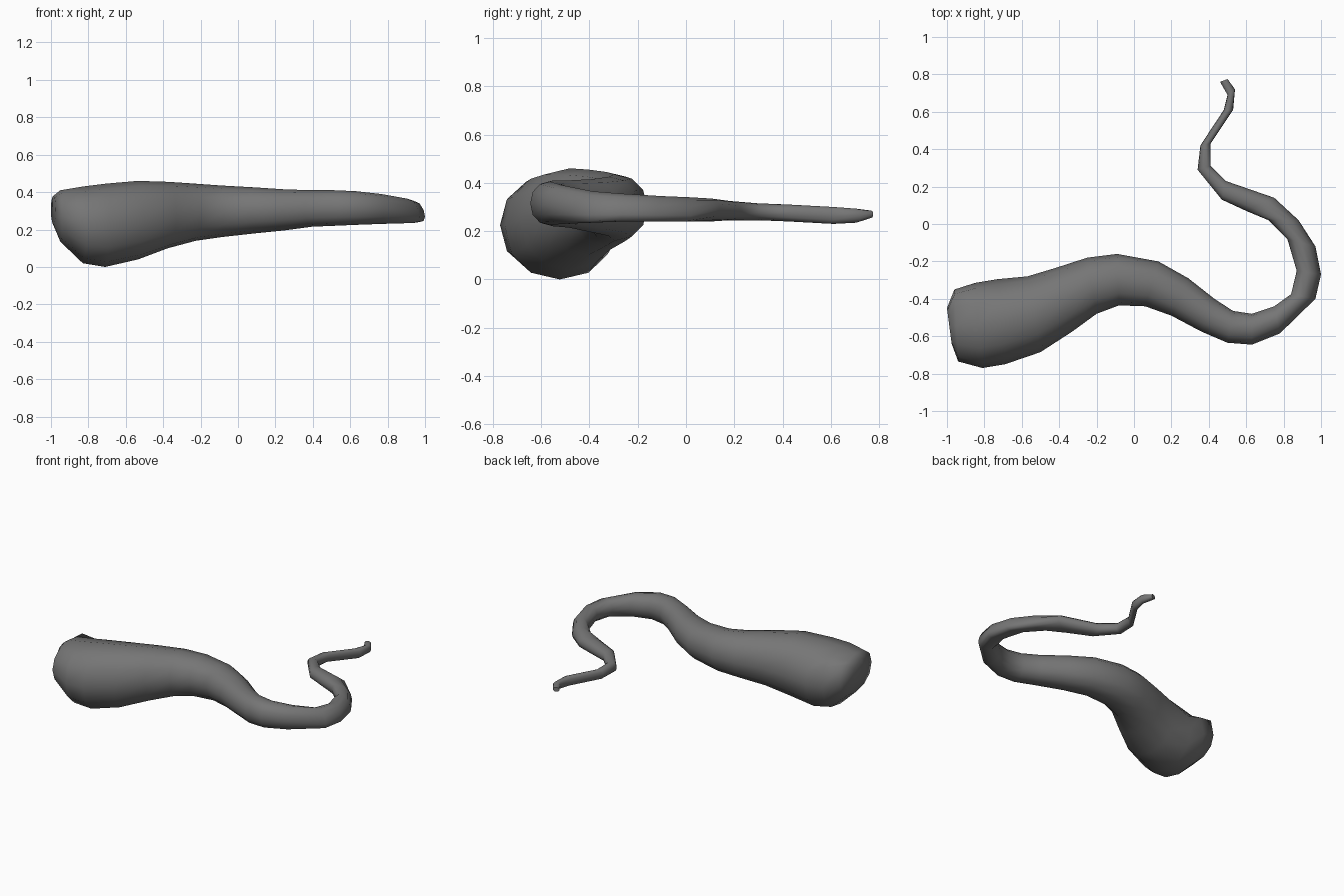
import bpy, bmesh
from math import sin, cos, pi
from mathutils import Vector

if "Cube" in bpy.data.objects:
    bpy.data.objects.remove(bpy.data.objects["Cube"])

SIDES = 12

# Cross-sections: left edge x, y, right edge x, y, bottom z, top z
RINGS = [
    (-1.0, -.45, -.975, -.64, .23, .38),
    (-.96, -.35, -.94, -.735, .135, .41),
    (-.85, -.315, -.81, -.77, .02, .43),
    (-.73, -.295, -.69, -.75, .00, .445),
    (-.57, -.28, -.50, -.685, .04, .46),
    (-.42, -.235, -.33, -.575, .10, .455),
    (-.25, -.18, -.20, -.48, .14, .445),
    (-.09, -.16, -.08, -.435, .16, .435),
    (.13, -.20, .06, -.44, .18, .425),
    (.29, -.29, .20, -.49, .195, .415),
    (.43, -.40, .36, -.575, .215, .41),
    (.53, -.465, .50, -.635, .22, .41),
    (.63, -.48, .63, -.645, .225, .405),
    (.75, -.44, .78, -.585, .23, .39),
    (.84, -.375, .97, -.40, .235, .365),
    (.87, -.25, 1.0, -.27, .24, .355),
    (.82, -.08, .97, -.12, .24, .345),
    (.72, .02, .88, .02, .24, .34),
    (.60, .07, .75, .14, .24, .335),
    (.47, .13, .49, .23, .245, .325),
    (.34, .29, .41, .31, .245, .315),
    (.355, .42, .41, .43, .24, .31),
    (.48, .61, .53, .61, .23, .30),
    (.50, .69, .54, .72, .235, .293),
    (.46, .76, .50, .775, .255, .285),
]


def soft(v, p=.93):
    return abs(v) ** p * (1 if v >= 0 else -1)


# Tapering curled body, lofted through the sections
bm = bmesh.new()
loops = []
for n, (lx, ly, rx, ry, lo, hi) in enumerate(RINGS):
    left, right = Vector((lx, ly, 0)), Vector((rx, ry, 0))
    mid, half = (left + right) / 2, (right - left) / 2
    sag = .5 if 13 < n < 18 else 0    # outer side of the bend hangs low
    loop = []
    for i in range(SIDES):
        a = 2 * pi * i / SIDES
        p = mid + half * soft(cos(a))
        h = max(-1, soft(sin(a)) - sag * max(0, cos(a)) ** 2)
        p.z = (lo + hi) / 2 + (hi - lo) / 2 * h
        loop.append(bm.verts.new(p))
    loops.append(loop)
for a, b in zip(loops, loops[1:]):
    for i in range(SIDES):
        j = (i + 1) % SIDES
        bm.faces.new((a[i], a[j], b[j], b[i]))

# Raised back corner at the thick end, with a slight hollow after it
loops[1][5].co.z += .045
loops[2][5].co.z += .025
loops[3][5].co.z -= .025

# Closed ends
bm.faces.new(loops[0])
bm.faces.new(loops[-1])
bmesh.ops.recalc_face_normals(bm, faces=bm.faces)

mesh = bpy.data.meshes.new("curled_tail")
bm.to_mesh(mesh)
bm.free()
grey = bpy.data.materials.new("dark_grey")
grey.diffuse_color = (.18, .18, .18, 1)
grey.use_nodes = True
grey.node_tree.nodes["Principled BSDF"].inputs["Base Color"].default_value = grey.diffuse_color
mesh.materials.append(grey)
tail = bpy.data.objects.new("curled_tail", mesh)
bpy.context.collection.objects.link(tail)
bpy.context.view_layer.objects.active = tail
tail.select_set(True)
bpy.ops.object.shade_smooth_by_angle(angle=pi / 3)
